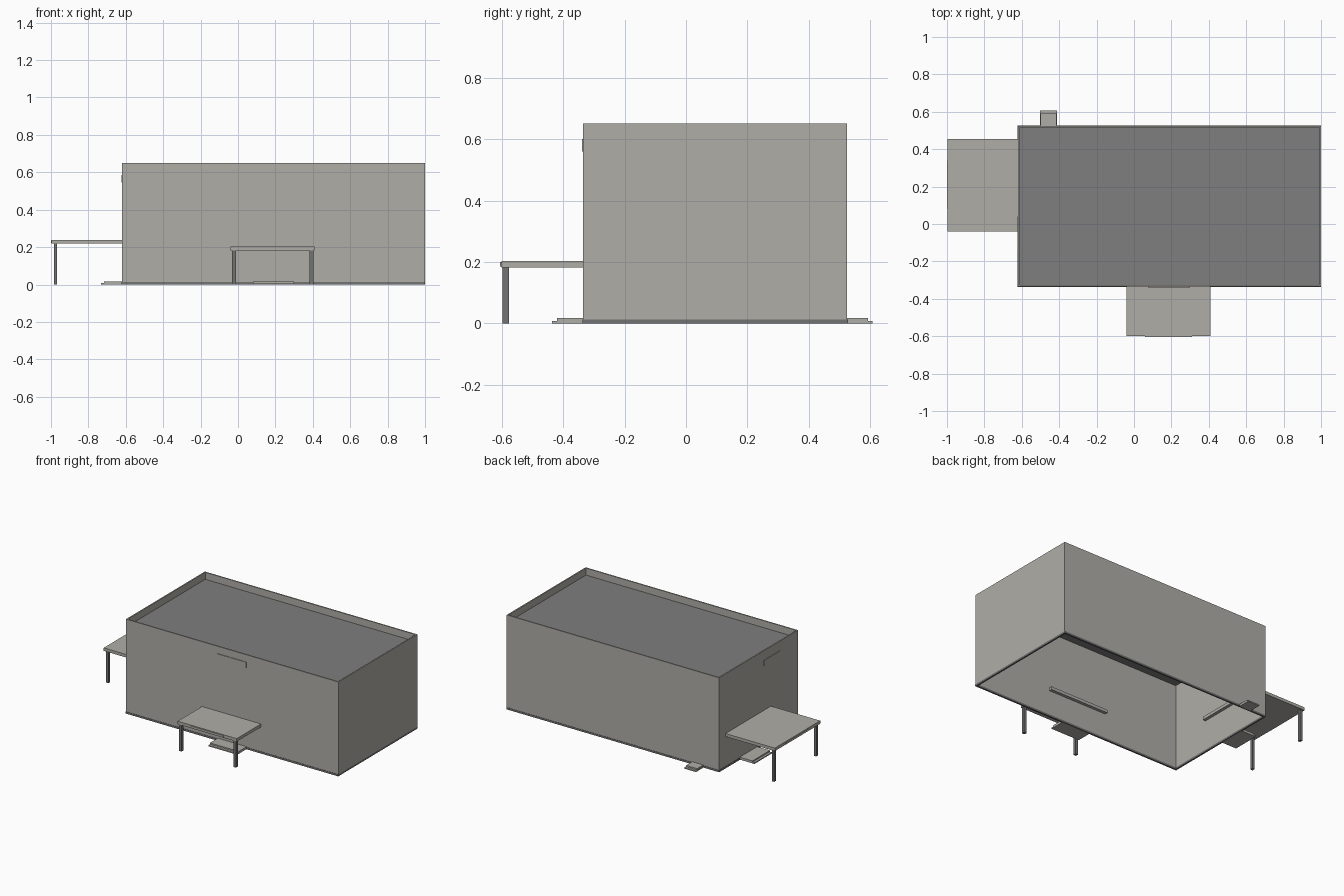
import bpy

cube = bpy.data.objects.get("Cube")
if cube:
    bpy.data.objects.remove(cube, do_unlink=True)


def material(name, rgb):
    m = bpy.data.materials.new(name)
    m.use_nodes = True
    colour = (*rgb, 1)
    m.diffuse_color = colour
    m.node_tree.nodes["Principled BSDF"].inputs["Base Color"].default_value = colour
    return m


WALL = material("warm light grey", (0.43, 0.42, 0.39))
ROOF = material("roof grey", (0.21, 0.21, 0.21))
TRIM = material("dark trim grey", (0.17, 0.17, 0.17))


def box(name, x, y, z, mat):
    """Box from (min, max) ranges along each axis."""
    corners = [(a, b, c) for a in x for b in y for c in z]
    faces = [(0, 1, 3, 2), (4, 6, 7, 5), (0, 4, 5, 1),
             (2, 3, 7, 6), (0, 2, 6, 4), (1, 5, 7, 3)]
    mesh = bpy.data.meshes.new(name)
    mesh.from_pydata(corners, [], faces)
    mesh.materials.append(mat)
    ob = bpy.data.objects.new(name, mesh)
    bpy.context.collection.objects.link(ob)
    return ob


def ring(name, x, y, z, t, mat):
    """Open rectangular wall ring of thickness t."""
    inner_x = (x[0] + t, x[1] - t)
    inner_y = (y[0] + t, y[1] - t)
    verts = []
    for h in z:
        for rx, ry in ((x, y), (inner_x, inner_y)):
            verts += [(rx[0], ry[0], h), (rx[1], ry[0], h),
                      (rx[1], ry[1], h), (rx[0], ry[1], h)]
    faces = []
    for i in range(4):
        j = (i + 1) % 4
        faces += [(i, j, j + 8, i + 8), (j + 4, i + 4, i + 12, j + 12),
                  (i + 8, j + 8, j + 12, i + 12), (j, i, i + 4, j + 4)]
    mesh = bpy.data.meshes.new(name)
    mesh.from_pydata(verts, [], faces)
    mesh.materials.append(mat)
    ob = bpy.data.objects.new(name, mesh)
    bpy.context.collection.objects.link(ob)
    return ob


# Building shell, open underneath, with a sunken roof
X0, X1, Y0, Y1 = -0.62, 1.0, -0.335, 0.525
BASE = 0.013
ring("outer_walls", (X0, X1), (Y0, Y1), (BASE, 0.65), 0.009, WALL)
ring("base_band", (X0 - 0.002, X1), (Y0 - 0.002, Y1 + 0.002), (0, BASE), 0.011, TRIM)
box("roof_deck", (X0 + 0.009, X1 - 0.009), (Y0 + 0.009, Y1 - 0.009), (0.596, 0.602), ROOF)

# Front canopy on two posts
box("front_canopy", (-0.04, 0.41), (-0.6, Y0 + 0.03), (0.182, 0.203), WALL)
box("front_canopy_fascia", (0.06, 0.31), (-0.605, -0.6), (0.185, 0.2), WALL)
for side, x in (("right", -0.022), ("left", 0.393)):
    box(f"front_post_{side}", (x - 0.01, x + 0.01), (-0.597, -0.577), (0, 0.182), TRIM)

# Side canopy on two posts
box("side_canopy", (-0.996, X0 + 0.03), (-0.04, 0.455), (0.218, 0.239), WALL)
box("side_canopy_fascia", (-1.0, -0.996), (0.08, 0.34), (0.221, 0.236), WALL)
for side, y in (("front", -0.022), ("back", 0.436)):
    box(f"side_post_{side}", (-0.985, -0.967), (y - 0.01, y + 0.01), (0, 0.218), TRIM)

# Two-level door steps: upper slab and a lower lip
box("front_step", (0.08, 0.3), (-0.42, Y0), (0.005, 0.017), WALL)
box("front_step_lip", (0.08, 0.3), (-0.437, Y0), (0, 0.008), WALL)
box("side_step", (-0.717, X0), (0.11, 0.3), (0.005, 0.017), WALL)
box("side_step_lip", (-0.732, X0), (0.11, 0.3), (0, 0.008), WALL)
box("back_step", (-0.5, -0.415), (Y1, 0.592), (0.005, 0.017), WALL)
box("back_step_lip", (-0.502, -0.413), (Y1, 0.608), (0, 0.008), WALL)

# Thin blank wall plates
box("front_plate", (0.075, 0.3), (Y0 - 0.004, Y0), (0.56, 0.6), WALL)
box("side_plate", (X0 - 0.004, X0), (-0.135, 0.04), (0.545, 0.585), WALL)
